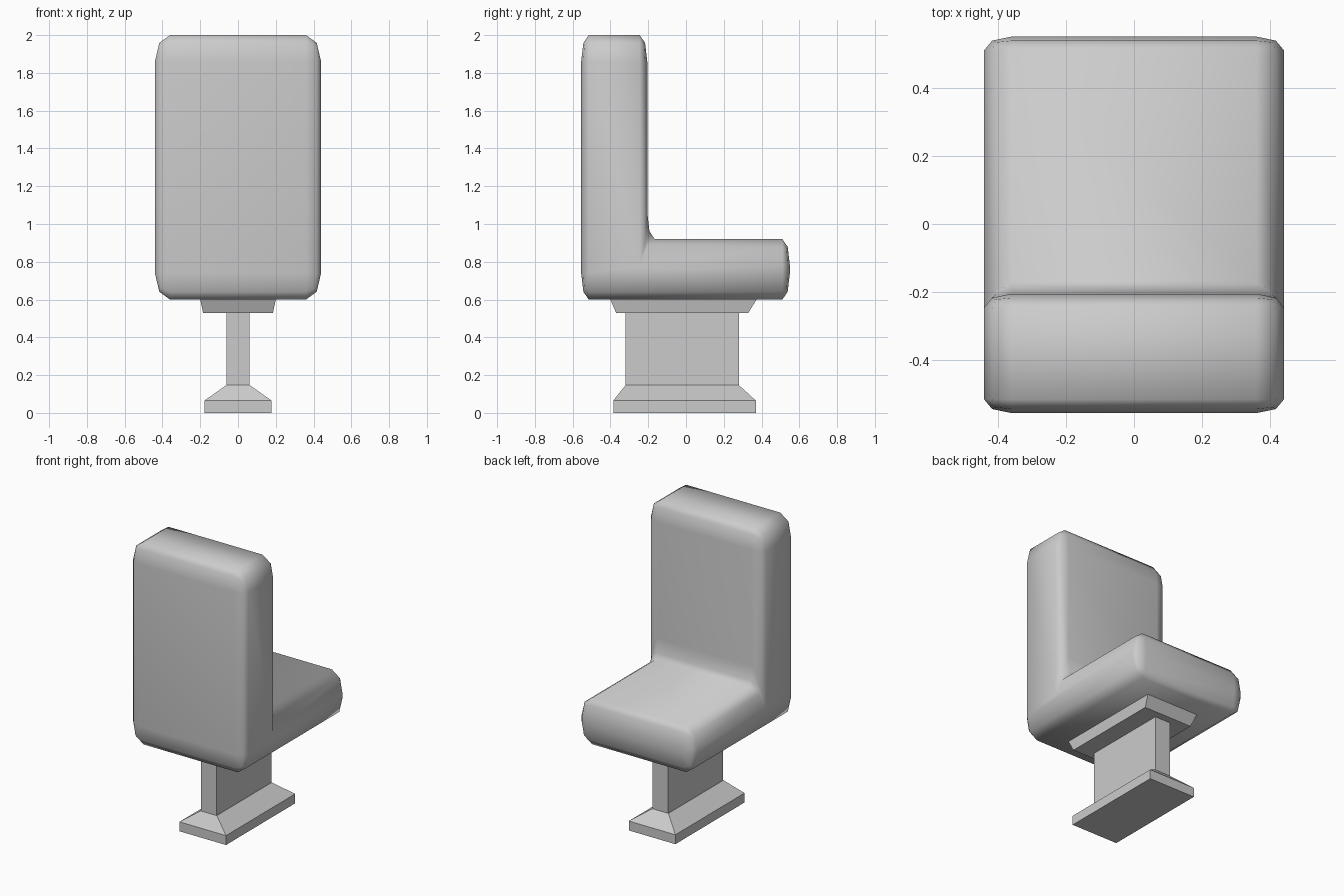
import bpy
import bmesh
import math

default = bpy.data.objects.get("Cube")
if default:
    bpy.data.objects.remove(default, do_unlink=True)

# One flat grey for the whole chair
grey = bpy.data.materials.new("light grey")
grey.use_nodes = True
colour = (0.6, 0.6, 0.6, 1)
grey.diffuse_color = colour
grey.node_tree.nodes["Principled BSDF"].inputs["Base Color"].default_value = colour


def add_object(name, bm):
    bmesh.ops.recalc_face_normals(bm, faces=bm.faces[:])
    mesh = bpy.data.meshes.new(name)
    bm.to_mesh(mesh)
    bm.free()
    mesh.materials.append(grey)
    obj = bpy.data.objects.new(name, mesh)
    bpy.context.collection.objects.link(obj)
    return obj


def loft(name, rings):
    """Stack rectangles given as (z, half width, rear y, front y)."""
    bm = bmesh.new()
    loops = [[bm.verts.new(p) for p in
              ((-w, a, z), (w, a, z), (w, b, z), (-w, b, z))]
             for z, w, a, b in rings]
    for low, high in zip(loops, loops[1:]):
        for i in range(4):
            j = (i + 1) % 4
            bm.faces.new((low[i], low[j], high[j], high[i]))
    bm.faces.new(loops[0][::-1])
    bm.faces.new(loops[-1])
    obj = add_object(name, bm)
    obj.data.shade_smooth()
    obj.data.set_sharp_from_angle(angle=math.radians(35))


def cushion(name, outline, half_width, bevel):
    """Extrude an L outline across x; the bevel has its own size on each axis."""
    bx, by, bz = bevel
    bm = bmesh.new()
    hx = half_width / bx
    side = bm.faces.new([bm.verts.new((-hx, y / by, z / bz)) for y, z in outline])
    made = bmesh.ops.extrude_face_region(bm, geom=[side], use_keep_orig=True)
    moved = [v for v in made["geom"] if isinstance(v, bmesh.types.BMVert)]
    bmesh.ops.translate(bm, verts=moved, vec=(2 * hx, 0, 0))
    bmesh.ops.recalc_face_normals(bm, faces=bm.faces[:])
    bmesh.ops.bevel(bm, geom=bm.edges[:], offset=1, offset_type='OFFSET',
                    segments=2, profile=0.5, affect='EDGES', clamp_overlap=True)
    # Crease running round each side panel
    for face in bm.faces:
        face.smooth = True
    for edge in bm.edges:
        edge.smooth = not all(hx - 0.38 < abs(v.co.x) < hx - 0.1 for v in edge.verts)
    bmesh.ops.scale(bm, vec=bevel, verts=bm.verts[:])
    add_object(name, bm)


# Padded seat and backrest in one L-shaped piece
cushion("seat_and_backrest",
        [(-0.555, 0.6), (0.55, 0.6), (0.55, 0.92),
         (-0.205, 0.92), (-0.205, 2), (-0.555, 2)],
        0.44, (0.08, 0.04, 0.14))

# Pedestal
loft("mounting_plate", [(0.53, 0.185, -0.37, 0.33), (0.61, 0.202, -0.405, 0.38)])
loft("post", [(0.14, 0.06, -0.32, 0.28), (0.54, 0.06, -0.32, 0.28)])
loft("base_foot", [(0, 0.178, -0.385, 0.37), (0.065, 0.178, -0.385, 0.37),
                   (0.147, 0.062, -0.32, 0.28)])
